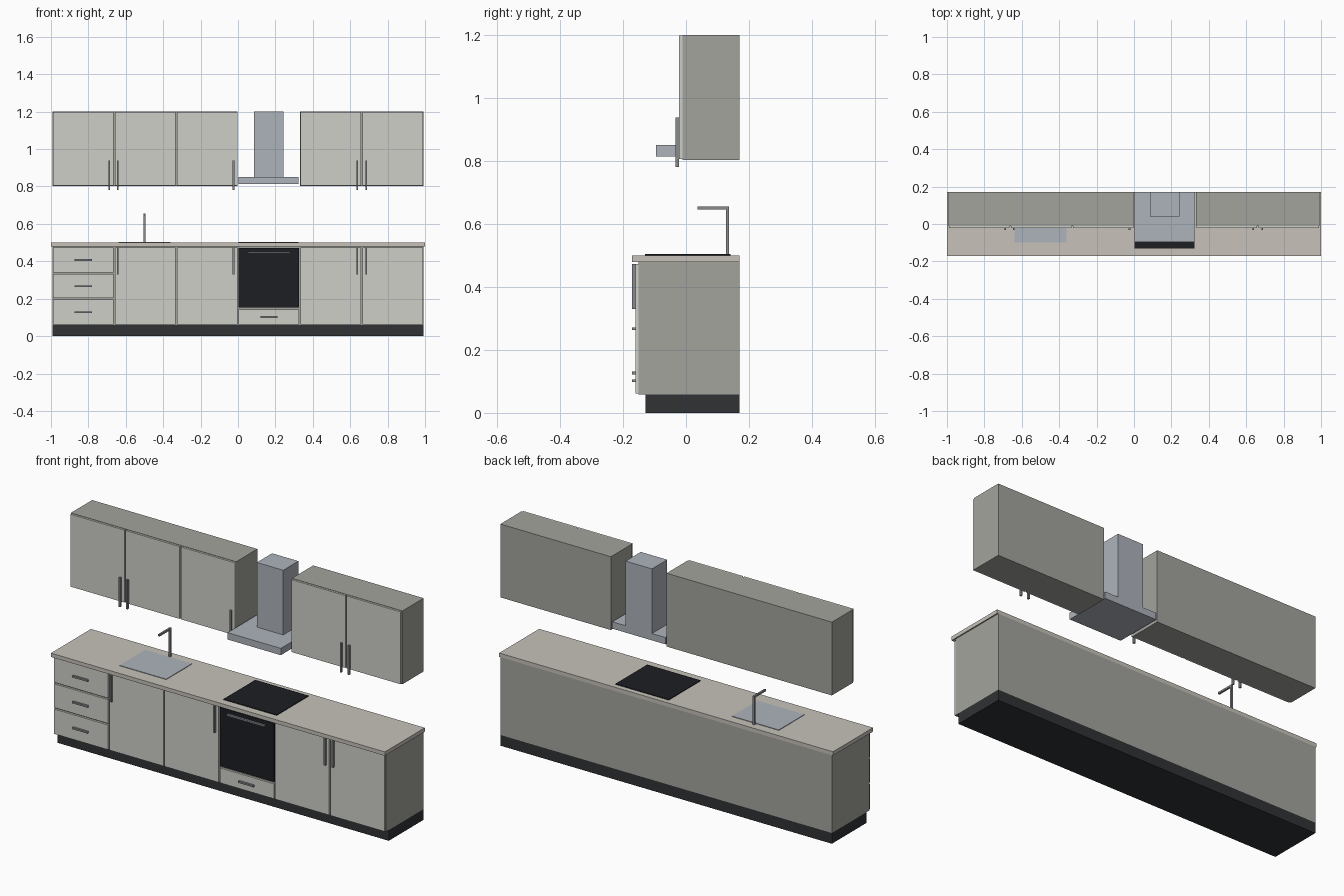
import bpy

if "Cube" in bpy.data.objects:
    bpy.data.objects.remove(bpy.data.objects["Cube"])


def material(name, rgb):
    m = bpy.data.materials.new(name)
    m.diffuse_color = (*rgb, 1)
    m.use_nodes = True
    m.node_tree.nodes["Principled BSDF"].inputs["Base Color"].default_value = m.diffuse_color
    return m


CARCASS = material("carcass_grey", (0.37, 0.37, 0.34))
FRONT = material("front_light", (0.62, 0.62, 0.58))
STONE = material("worktop_stone", (0.57, 0.54, 0.49))
DARK = material("plinth_dark", (0.03, 0.032, 0.035))
GLASS = material("black_glass", (0.012, 0.013, 0.016))
STEEL = material("steel", (0.42, 0.45, 0.5))
BAR = material("handle_steel", (0.25, 0.26, 0.27))


def box(name, x, y, z, mat):
    """Axis-aligned box from (min, max) pairs."""
    xs, ys, zs = x, y, z
    verts = [(a, b, c) for a in xs for b in ys for c in zs]
    faces = [(0, 1, 3, 2), (4, 6, 7, 5), (0, 4, 5, 1),
             (2, 3, 7, 6), (0, 2, 6, 4), (1, 5, 7, 3)]
    me = bpy.data.meshes.new(name)
    me.from_pydata(verts, [], faces)
    me.materials.append(mat)
    ob = bpy.data.objects.new(name, me)
    bpy.context.collection.objects.link(ob)
    return ob


W = 0.331      # module width
HALF = 3 * W   # half length of the cabinet run
GAP = 0.004    # half the gap between fronts
BACK = 0.17
BASE_Y = (-0.161, -0.15)
WALL_Y = (-0.022, -0.011)
T = 0.0045     # half thickness of handles


def front(name, i, y, z, mat=FRONT):
    x = -HALF + i * W
    return box(name, (x + GAP, x + W - GAP), y, z, mat)


def bar_v(name, x, face_y, z):
    box(name, (x - T, x + T), (face_y - 0.011, face_y), z, BAR)


def bar_h(name, x, half, z, mat=BAR):
    box(name, (x - half, x + half), (-0.172, -0.161), (z - T, z + T), mat)


# base run: plinth, carcass, worktop
box("plinth", (-HALF, HALF), (-0.128, BACK), (0, 0.058), DARK)
box("base_carcass", (-HALF, HALF), (-0.15, BACK), (0.058, 0.479), CARCASS)
box("worktop", (-1, 1), (-0.172, BACK), (0.479, 0.5), STONE)

# drawer stack
for n, (z0, z1, hz) in enumerate([(0.062, 0.196, 0.127),
                                  (0.204, 0.333, 0.267),
                                  (0.341, 0.473, 0.407)]):
    front(f"drawer_{n}", 0, BASE_Y, (z0, z1))
    bar_h(f"drawer_handle_{n}", -HALF + W / 2, 0.046, hz)

# base and wall doors
for i in (1, 2, 4, 5):
    front(f"base_door_{i}", i, BASE_Y, (0.062, 0.473))
for i in (0, 1, 2, 4, 5):
    front(f"wall_door_{i}", i, WALL_Y, (0.806, 1.198))
for n, x in enumerate((-0.643, -0.024, 0.638, 0.685)):
    bar_v(f"base_door_handle_{n}", x, BASE_Y[0], (0.33, 0.473))
for n, x in enumerate((-0.688, -0.643, -0.024, 0.638, 0.685)):
    bar_v(f"wall_door_handle_{n}", x, WALL_Y[0], (0.78, 0.938))

# oven with warming drawer below
front("oven_door", 3, BASE_Y, (0.153, 0.471), GLASS)
bar_h("oven_handle", W / 2, 0.113, 0.446)
front("oven_drawer", 3, BASE_Y, (0.062, 0.143))
bar_h("oven_drawer_handle", W / 2, 0.046, 0.102)

# wall cabinets
box("wall_carcass_left", (-HALF, -0.003), (-0.011, BACK), (0.803, 1.2), CARCASS)
box("wall_carcass_right", (W, HALF), (-0.011, BACK), (0.803, 1.2), CARCASS)

# extractor hood
box("hood_canopy", (0.004, 0.323), (-0.095, BACK), (0.813, 0.85), STEEL)
box("hood_chimney", (0.085, 0.243), (0.04, BACK), (0.85, 1.2), STEEL)

# hob and sink plate on the worktop
box("hob", (0.004, 0.323), (-0.13, 0.142), (0.5, 0.504), GLASS)
box("sink", (-0.64, -0.36), (-0.1, 0.12), (0.5, 0.503), STEEL)

# tap
box("tap_post", (-0.505, -0.495), (0.127, 0.137), (0.5, 0.655), BAR)
box("tap_spout", (-0.505, -0.495), (0.037, 0.127), (0.645, 0.655), BAR)
